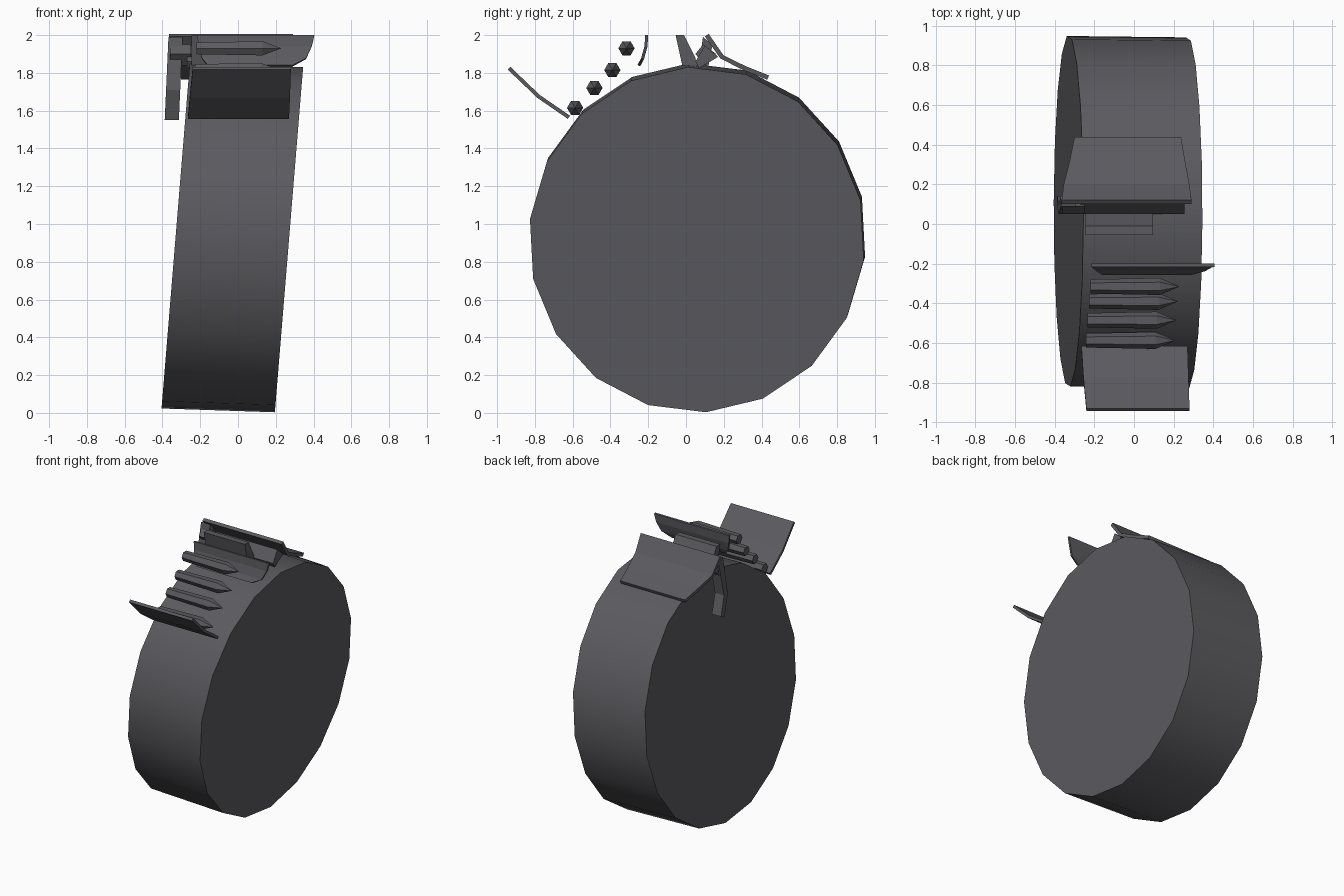
import bpy, bmesh
from math import radians
from mathutils import Matrix, Vector

cube = bpy.data.objects.get("Cube")
if cube:
    bpy.data.objects.remove(cube, do_unlink=True)

grey = bpy.data.materials.new("dark grey")
grey.use_nodes = True
colour = (0.105, 0.103, 0.115, 1)
grey.diffuse_color = colour
for node in grey.node_tree.nodes:
    if node.type == 'BSDF_PRINCIPLED':
        node.inputs["Base Color"].default_value = colour


def finish(name, bm):
    bmesh.ops.recalc_face_normals(bm, faces=bm.faces)
    mesh = bpy.data.meshes.new(name)
    bm.to_mesh(mesh)
    bm.free()
    mesh.materials.append(grey)
    ob = bpy.data.objects.new(name, mesh)
    bpy.context.collection.objects.link(ob)
    return ob


def prism(name, profile, x0, x1):
    """Extrude a (y, z) outline along x."""
    bm = bmesh.new()
    face = bm.faces.new([bm.verts.new((x0, y, z)) for y, z in profile])
    ext = bmesh.ops.extrude_face_region(bm, geom=[face])
    verts = [g for g in ext["geom"] if isinstance(g, bmesh.types.BMVert)]
    bmesh.ops.translate(bm, vec=(x1 - x0, 0, 0), verts=verts)
    return finish(name, bm)


def plate(name, stations, thickness=0.02):
    """Bent sheet through (y, z, left x, right x) stations."""
    bm = bmesh.new()
    rows = [(bm.verts.new((a, y, z)), bm.verts.new((b, y, z)))
            for y, z, a, b in stations]
    for (a, b), (c, d) in zip(rows, rows[1:]):
        bm.faces.new((a, b, d, c))
    ob = finish(name, bm)
    mod = ob.modifiers.new("thickness", 'SOLIDIFY')
    mod.thickness = thickness
    mod.offset = 0
    return ob


# Leaning drum with smooth sides
bm = bmesh.new()
bmesh.ops.create_cone(bm, cap_ends=True, segments=18, radius1=1, radius2=1, depth=1)
lean = Matrix(((0, 0.075, 0.6, -0.03),
               (0.89, 0, -0.007, 0.061),
               (0, 0.915, -0.02, 0.927),
               (0, 0, 0, 1)))
bmesh.ops.transform(bm, matrix=lean @ Matrix.Rotation(radians(3.1), 4, 'Z'), verts=bm.verts)
drum = finish("drum", bm)
bpy.context.view_layer.objects.active = drum
drum.select_set(True)
bpy.ops.object.shade_smooth_by_angle(angle=radians(30))
drum.select_set(False)

# Row of pointed pegs across the rim
for i, (y, z) in enumerate([(-0.315, 1.93), (-0.39, 1.815), (-0.485, 1.72), (-0.587, 1.615)]):
    bm = bmesh.new()
    bmesh.ops.create_cone(bm, cap_ends=True, segments=6, radius1=0.036,
                          radius2=0.043, depth=0.35)
    end = max(bm.faces, key=lambda f: f.calc_center_median().z)
    tip = bmesh.ops.poke(bm, faces=[end])["verts"][0]
    tip.co.z += 0.1
    place = Matrix.Translation((-0.045 - 0.007 * i, y, z)) @ Matrix.Rotation(radians(90), 4, 'Y')
    bmesh.ops.transform(bm, matrix=place, verts=bm.verts)
    finish("peg_%d" % (i + 1), bm)

# Bent flaps
plate("front_flap", [(-0.62, 1.565, -0.265, 0.27), (-0.78, 1.675, -0.255, 0.275),
                     (-0.937, 1.825, -0.24, 0.28)])
plate("upright_flap", [(-0.25, 1.838, -0.16, 0.29), (-0.23, 1.875, -0.19, 0.36),
                       (-0.212, 1.94, -0.21, 0.39), (-0.208, 2.0, -0.215, 0.405)], 0.016)
plate("back_flap", [(0.11, 2.0, -0.365, 0.29), (0.19, 1.885, -0.355, 0.28),
                    (0.31, 1.825, -0.325, 0.258), (0.435, 1.775, -0.3, 0.237)], 0.024)

# Wedge and hinge bar on top of the drum
prism("wedge", [(-0.055, 2.0), (-0.01, 2.0), (0.05, 1.88), (0.06, 1.83), (-0.02, 1.84)],
      -0.245, 0.095)
prism("hinge_bar", [(0.1, 1.945), (0.17, 1.885), (0.07, 1.825), (0.05, 1.86)], -0.27, 0.255)

# Bent lever hanging over the side
lever = [(0.09, 1.99), (0.05, 1.71), (0.1, 1.55), (0.14, 1.57), (0.095, 1.71), (0.14, 1.95)]
ob = prism("side_lever", lever, -0.37, -0.295)
for v in ob.data.vertices:
    v.co.x -= (1.95 - v.co.z) * 0.045
prism("lever_bracket", [(0.05, 1.9), (0.09, 1.95), (0.16, 1.9), (0.1, 1.84)], -0.36, -0.25)
